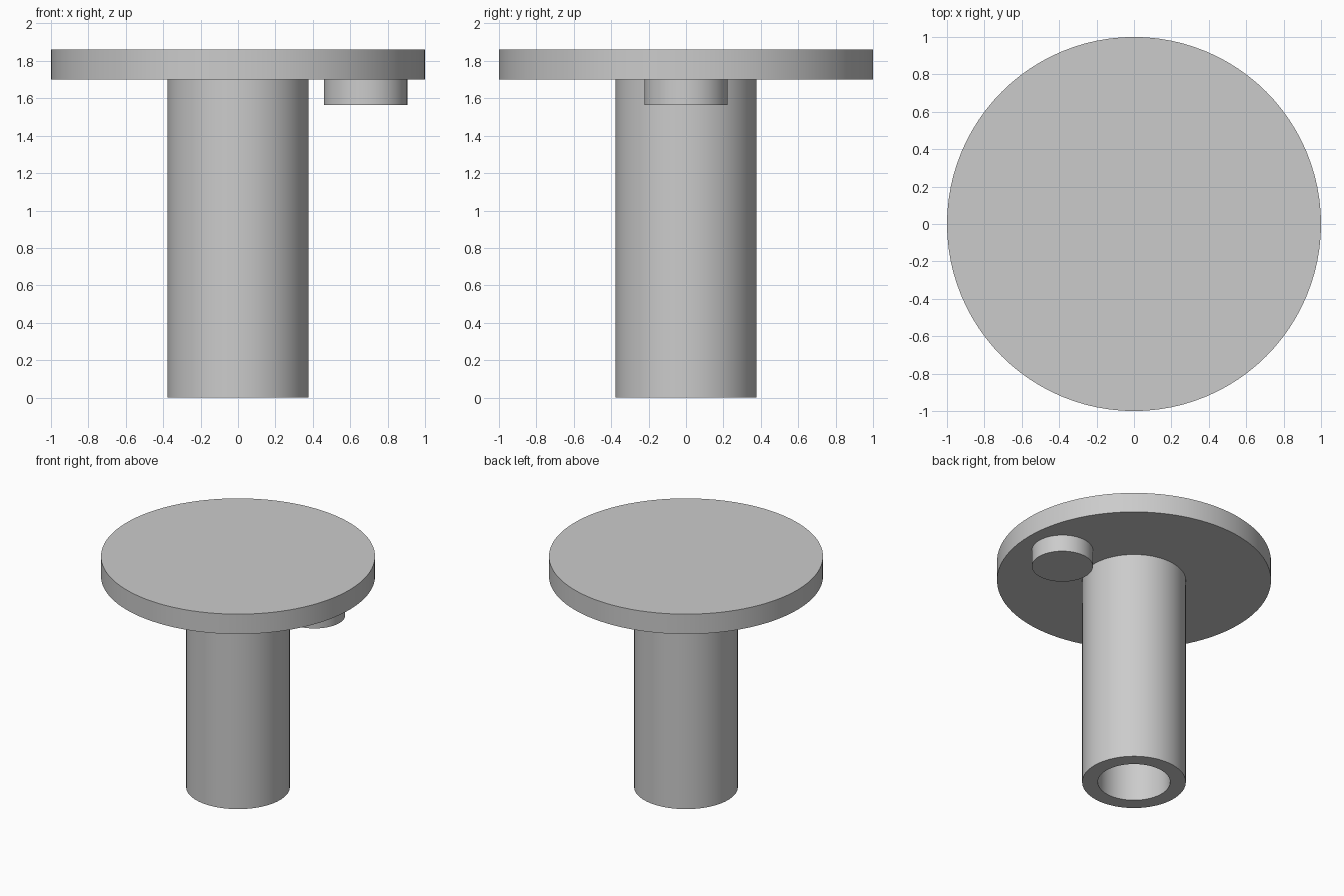
import bpy
import bmesh
import math

cube = bpy.data.objects.get("Cube")
if cube:
    bpy.data.objects.remove(cube, do_unlink=True)

SEGMENTS = 96
DISC_TOP, DISC_BASE, PEG_BASE = 1.86, 1.70, 1.565
DISC_R, STEM_R, BORE_R, PEG_R = 1.0, 0.378, 0.264, 0.223

grey = bpy.data.materials.new("plain grey")
grey.use_nodes = True
colour = (0.6, 0.6, 0.6, 1)
grey.diffuse_color = colour
grey.node_tree.nodes["Principled BSDF"].inputs["Base Color"].default_value = colour


def lathe(name, profile, x=0.0):
    """Revolve a (radius, height) profile around the z axis."""
    bm = bmesh.new()
    verts = [bm.verts.new((r, 0, z)) for r, z in profile]
    edges = [bm.edges.new(pair) for pair in zip(verts, verts[1:])]
    bmesh.ops.spin(bm, geom=verts + edges, cent=(0, 0, 0), axis=(0, 0, 1),
                   angle=math.tau, steps=SEGMENTS, use_merge=False)
    bmesh.ops.remove_doubles(bm, verts=bm.verts, dist=0.0001)
    bmesh.ops.recalc_face_normals(bm, faces=bm.faces)
    mesh = bpy.data.meshes.new(name)
    bm.to_mesh(mesh)
    bm.free()
    mesh.materials.append(grey)
    obj = bpy.data.objects.new(name, mesh)
    obj.location.x = x
    bpy.context.collection.objects.link(obj)
    bpy.ops.object.select_all(action="DESELECT")
    obj.select_set(True)
    bpy.context.view_layer.objects.active = obj
    bpy.ops.object.shade_smooth_by_angle(angle=math.radians(30))
    return obj


# Round plate with its hollow stem, turned as one piece
lathe("disc_and_hollow_stem", [
    (0, DISC_BASE), (BORE_R, DISC_BASE), (BORE_R, 0), (STEM_R, 0),
    (STEM_R, DISC_BASE), (DISC_R, DISC_BASE), (DISC_R, DISC_TOP), (0, DISC_TOP),
])

# Short off-centre peg under the plate
lathe("underside_peg", [
    (0, PEG_BASE), (PEG_R, PEG_BASE), (PEG_R, DISC_BASE), (0, DISC_BASE),
], x=0.682)
